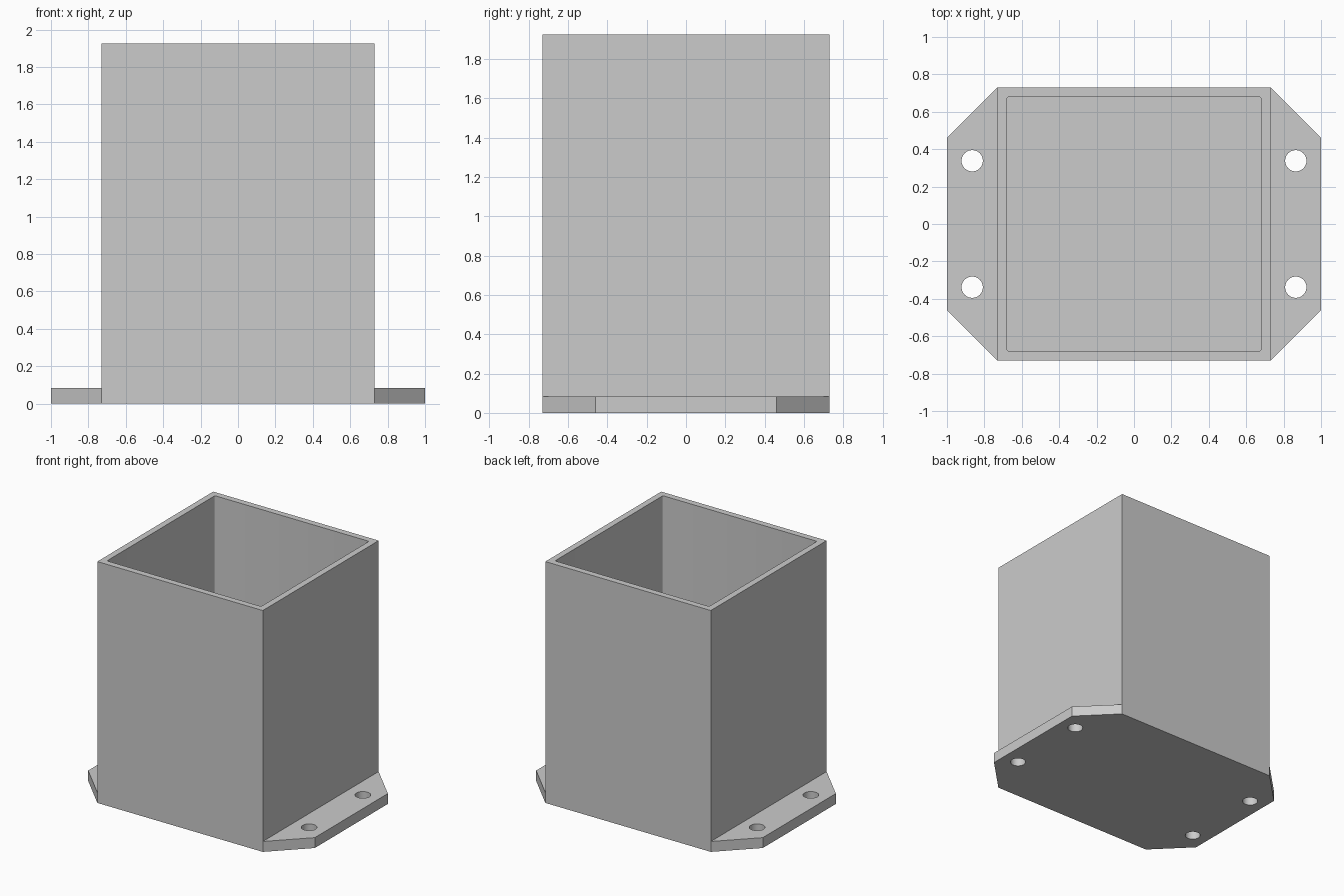
import bpy, bmesh
from math import pi, cos, sin

if "Cube" in bpy.data.objects:
    bpy.data.objects.remove(bpy.data.objects["Cube"], do_unlink=True)

HALF, WALL, HEIGHT = 0.73, 0.05, 1.925     # square box
FLANGE_X, FLANGE_Y, FLANGE_Z = 1.0, 0.46, 0.083
HOLE_X, HOLE_Y, HOLE_R = 0.865, 0.338, 0.057
FLOOR = FLANGE_Z

grey = bpy.data.materials.new("light_grey")
grey.use_nodes = True
colour = (0.6, 0.6, 0.6, 1)
grey.diffuse_color = colour
grey.node_tree.nodes["Principled BSDF"].inputs["Base Color"].default_value = colour


def prism(name, outline, z0, z1):
    """Extrude a flat counter-clockwise outline from z0 to z1."""
    bm = bmesh.new()
    face = bm.faces.new([bm.verts.new((x, y, z0)) for x, y in outline])
    top = bmesh.ops.extrude_face_region(bm, geom=[face])["geom"]
    bmesh.ops.translate(bm, vec=(0, 0, z1 - z0),
                        verts=[v for v in top if isinstance(v, bmesh.types.BMVert)])
    bmesh.ops.recalc_face_normals(bm, faces=bm.faces)
    mesh = bpy.data.meshes.new(name)
    bm.to_mesh(mesh)
    bm.free()
    mesh.materials.append(grey)
    obj = bpy.data.objects.new(name, mesh)
    bpy.context.collection.objects.link(obj)
    return obj


def circle(cx, cy, r, start=0, sweep=2 * pi, n=32, closed=True):
    steps = n if closed else n - 1
    return [(cx + r * cos(start + sweep * i / steps),
             cy + r * sin(start + sweep * i / steps)) for i in range(n)]


def combine(target, other, operation):
    """Apply a boolean and discard the helper."""
    bpy.context.view_layer.objects.active = target
    mod = target.modifiers.new(operation, "BOOLEAN")
    mod.operation, mod.object, mod.solver = operation, other, "EXACT"
    bpy.ops.object.modifier_apply(modifier=mod.name)
    bpy.data.objects.remove(other, do_unlink=True)


# Box walls joined to the chamfered mounting flange
holder = prism("open_box_with_flange", [(-HALF, -HALF), (HALF, -HALF),
                                       (HALF, HALF), (-HALF, HALF)], 0, HEIGHT)
half_plate = [(HALF, -HALF), (FLANGE_X, -FLANGE_Y), (FLANGE_X, FLANGE_Y), (HALF, HALF)]
plate = prism("flange", half_plate + [(-x, -y) for x, y in half_plate], 0, FLANGE_Z)
combine(holder, plate, "UNION")

# Cavity with slightly rounded corners
inner, r = HALF - WALL, 0.012
outline = []
for k, (sx, sy) in enumerate([(1, 1), (-1, 1), (-1, -1), (1, -1)]):
    outline += circle(sx * (inner - r), sy * (inner - r), r, k * pi / 2, pi / 2, 5, False)
combine(holder, prism("cavity", outline, FLOOR, HEIGHT + 0.1), "DIFFERENCE")

# Four screw holes
for sx in (-1, 1):
    for sy in (-1, 1):
        hole = prism("screw_hole", circle(sx * HOLE_X, sy * HOLE_Y, HOLE_R), -0.1, 0.2)
        combine(holder, hole, "DIFFERENCE")

# Smooth the holes and rounded corners, keep the edges sharp
bpy.ops.object.select_all(action="DESELECT")
holder.select_set(True)
bpy.context.view_layer.objects.active = holder
bpy.ops.object.shade_smooth_by_angle(angle=pi / 6)
